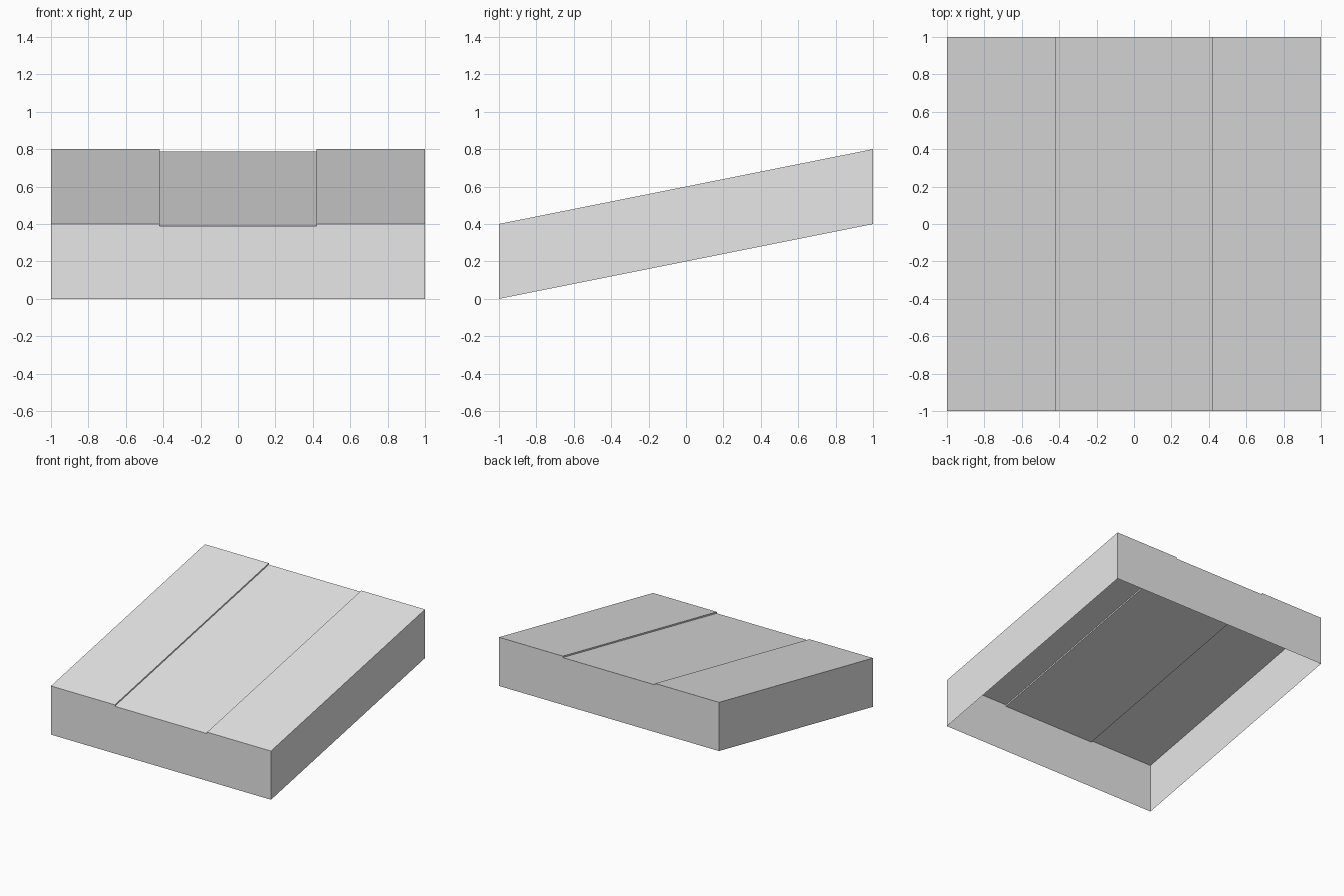
import bpy
import bmesh

cube = bpy.data.objects.get("Cube")
if cube:
    bpy.data.objects.remove(cube, do_unlink=True)

HALF = 1.0       # half width and half depth
HEIGHT = 0.4     # wall height
RISE = 0.4       # climb from front to back
CHANNEL = 0.42   # half width of the sunken middle
DROP = 0.012     # depth of the sunken middle

grey = bpy.data.materials.new("light_grey")
grey.use_nodes = True
grey.diffuse_color = (0.8, 0.8, 0.8, 1)
grey.node_tree.nodes["Principled BSDF"].inputs["Base Color"].default_value = (0.8, 0.8, 0.8, 1)


def sheet(name, faces):
    """Make one open sheet object from a list of face corner lists."""
    bm = bmesh.new()
    for corners in faces:
        bm.faces.new([bm.verts.new(c) for c in corners])
    bmesh.ops.remove_doubles(bm, verts=bm.verts, dist=0.0001)
    mesh = bpy.data.meshes.new(name)
    bm.to_mesh(mesh)
    bm.free()
    mesh.materials.append(grey)
    obj = bpy.data.objects.new(name, mesh)
    bpy.context.collection.objects.link(obj)


def at(point, y):
    """Place a cross-section point on the slope at depth y."""
    x, z = point
    return (x, y, z + RISE * (y + HALF) / (2 * HALF))


# Cross-section of the deck, left to right in x, with the sunken middle
low = HEIGHT - DROP
deck = [(-HALF, HEIGHT), (-CHANNEL, HEIGHT), (-CHANNEL, low),
        (CHANNEL, low), (CHANNEL, HEIGHT), (HALF, HEIGHT)]


def strip(a, b):
    return [at(a, -HALF), at(b, -HALF), at(b, HALF), at(a, HALF)]


# Sloping deck with its two small steps
sheet("sloping_deck", [strip(a, b) for a, b in zip(deck, deck[1:])])

# Side walls, sheared along the slope
sheet("right_wall", [strip((-HALF, 0), (-HALF, HEIGHT))])
sheet("left_wall", [strip((HALF, HEIGHT), (HALF, 0))])

# End walls follow the deck cross-section; the underside stays open
outline = [(HALF, 0)] + deck[::-1] + [(-HALF, 0)]
sheet("front_wall", [[at(p, -HALF) for p in outline]])
sheet("back_wall", [[at(p, HALF) for p in outline[::-1]]])
